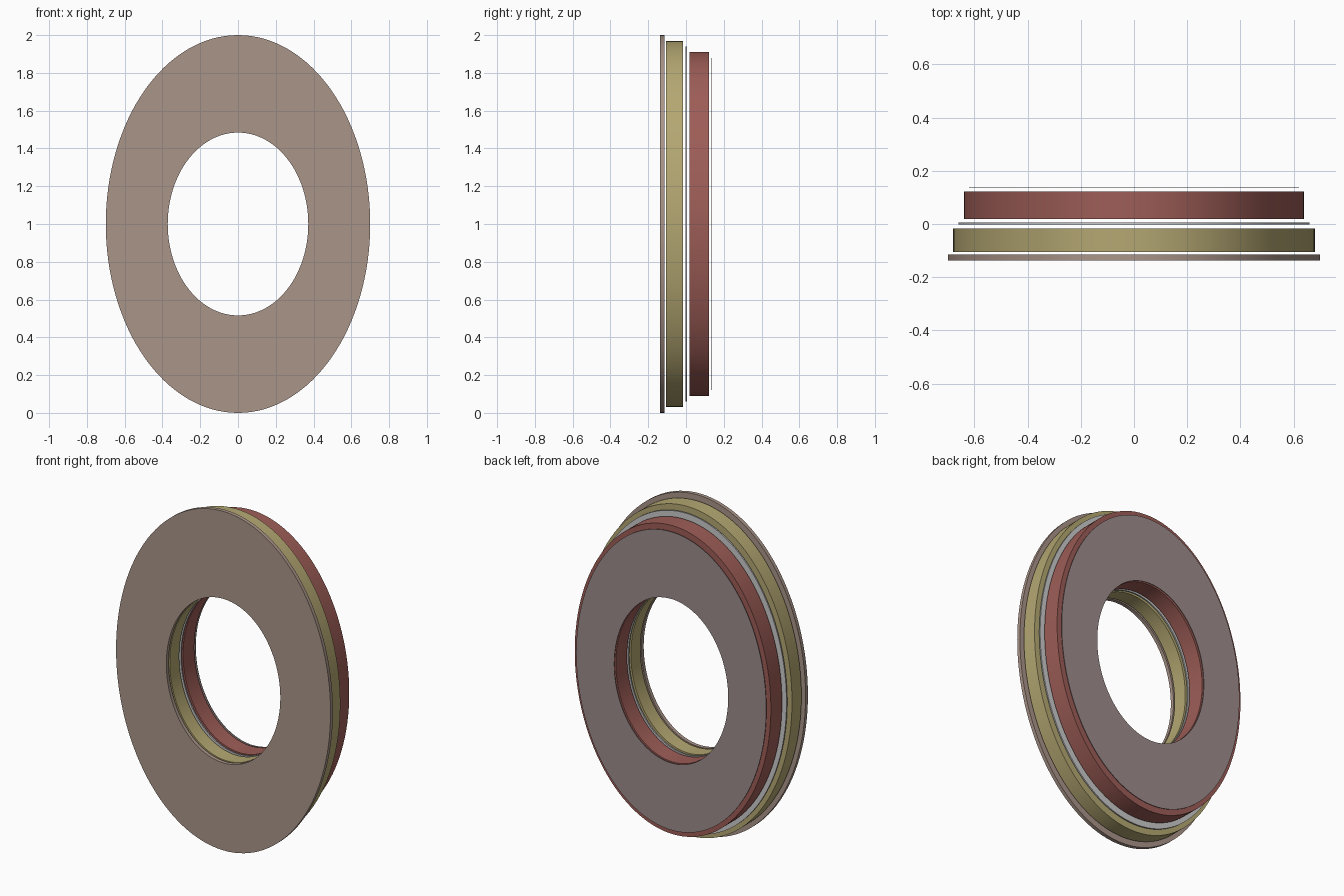
import bpy, bmesh, math

if "Cube" in bpy.data.objects:
    bpy.data.objects.remove(bpy.data.objects["Cube"])

SEGMENTS = 128
HOLE_X, HOLE_Z = 0.372, 0.484   # shared elliptical opening


def elliptical_ring(name, rx, rz, y0, y1, color):
    """Flat elliptical washer standing upright, extruded along y."""
    bm = bmesh.new()
    section = [(rx, rz, y0), (rx, rz, y1), (HOLE_X, HOLE_Z, y1), (HOLE_X, HOLE_Z, y0)]
    loops = []
    for i in range(SEGMENTS):
        a = 2 * math.pi * i / SEGMENTS
        loops.append([bm.verts.new((sx * math.cos(a), y, 1 + sz * math.sin(a)))
                      for sx, sz, y in section])
    for i in range(SEGMENTS):
        a, b = loops[i], loops[(i + 1) % SEGMENTS]
        for k in range(4):
            n = (k + 1) % 4
            bm.faces.new((a[k], a[n], b[n], b[k]))
    bmesh.ops.recalc_face_normals(bm, faces=bm.faces)
    mesh = bpy.data.meshes.new(name)
    bm.to_mesh(mesh)
    bm.free()
    obj = bpy.data.objects.new(name, mesh)
    bpy.context.collection.objects.link(obj)
    if color:
        mat = bpy.data.materials.new(name + "_color")
        mat.diffuse_color = (*color, 1)
        mat.use_nodes = True
        mat.node_tree.nodes["Principled BSDF"].inputs["Base Color"].default_value = mat.diffuse_color
        mesh.materials.append(mat)
    bpy.ops.object.select_all(action='DESELECT')
    obj.select_set(True)
    bpy.context.view_layer.objects.active = obj
    bpy.ops.object.shade_smooth_by_angle(angle=math.radians(30))


# Layers from front to back: name, y range, colour
layers = [
    ("front_plate", -0.137, -0.115, (0.40, 0.30, 0.25)),
    ("front_thick_ring", -0.105, -0.017, (0.46, 0.39, 0.17)),
    ("middle_spacer", -0.002, 0.006, None),
    ("rear_thick_ring", 0.019, 0.123, (0.34, 0.11, 0.095)),
    ("back_plate", 0.135, 0.138, (0.34, 0.26, 0.26)),
]

# Each layer steps in a little from the one before
for i, (name, y0, y1, color) in enumerate(layers):
    elliptical_ring(name, 0.70 - 0.02 * i, 1.0 - 0.03 * i, y0, y1, color)
